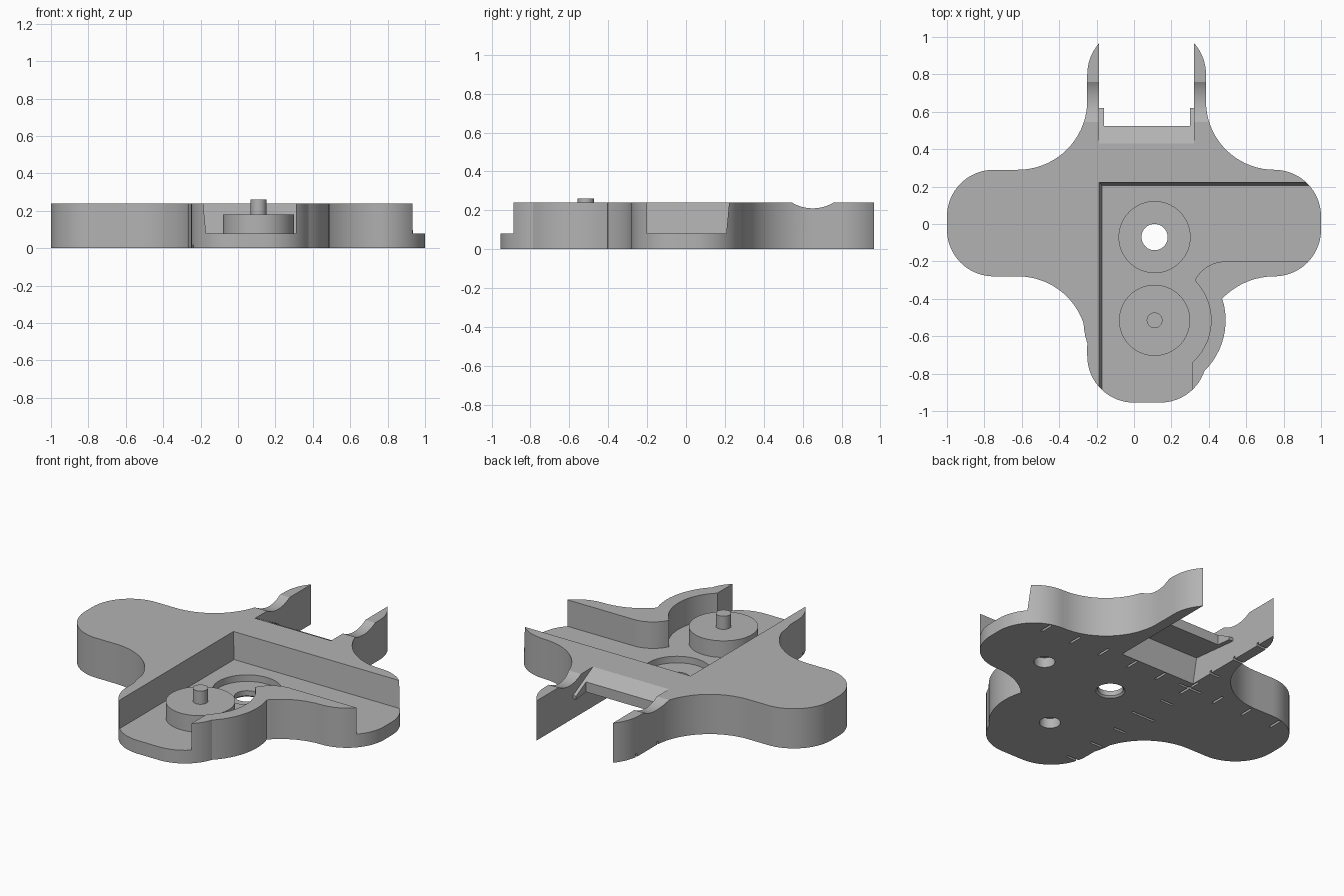
import bpy
import bmesh
import math

old = bpy.data.objects.get("Cube")
if old:
    bpy.data.objects.remove(old, do_unlink=True)

grey = bpy.data.materials.new("plain grey")
grey.use_nodes = True
grey.diffuse_color = (0.45, 0.45, 0.45, 1)
grey.node_tree.nodes["Principled BSDF"].inputs["Base Color"].default_value = (0.45, 0.45, 0.45, 1)

HEIGHT, FLOOR = 0.24, 0.08
POST, HOLE = (0.11, -0.515), (0.11, -0.07)


def arc(cx, cy, r, a0, a1):
    """Points along an arc, angles in degrees."""
    n = max(3, round(abs(a1 - a0) / 5))
    steps = [math.radians(a0 + (a1 - a0) * i / n) for i in range(n + 1)]
    return [(cx + r * math.cos(a), cy + r * math.sin(a)) for a in steps]


def clean(points):
    """Drop points that coincide with their predecessor."""
    return [p for i, p in enumerate(points) if math.dist(p, points[i - 1]) > 0.001]


def loft(name, lower, upper):
    """Closed solid between two matching 3D loops."""
    bm = bmesh.new()
    a = [bm.verts.new(p) for p in lower]
    b = [bm.verts.new(p) for p in upper]
    bm.faces.new(a)
    bm.faces.new(b)
    for i in range(len(a)):
        bm.faces.new((a[i - 1], a[i], b[i], b[i - 1]))
    bmesh.ops.recalc_face_normals(bm, faces=bm.faces)
    mesh = bpy.data.meshes.new(name)
    bm.to_mesh(mesh)
    bm.free()
    mesh.materials.append(grey)
    obj = bpy.data.objects.new(name, mesh)
    bpy.context.collection.objects.link(obj)
    return obj


def prism(name, points, z0, z1):
    return loft(name, [(x, y, z0) for x, y in points], [(x, y, z1) for x, y in points])


def side_prism(name, profile, x0, x1):
    """Extrude a (y, z) profile along x."""
    return loft(name, [(x0, y, z) for y, z in profile], [(x1, y, z) for y, z in profile])


def disc(name, centre, r, z0, z1, r_top=None):
    lower = arc(*centre, r, 0, 355)
    upper = arc(*centre, r_top or r, 0, 355)
    return loft(name, [(*p, z0) for p in lower], [(*p, z1) for p in upper])


def box(name, cx, cy, sx, sy, z0, z1):
    corners = [(cx + i * sx / 2, cy + j * sy / 2) for i, j in ((-1, -1), (1, -1), (1, 1), (-1, 1))]
    return prism(name, corners, z0, z1)


def cut(obj, cutter):
    cutter.hide_render = True
    mod = obj.modifiers.new("cut", "BOOLEAN")
    mod.operation = "DIFFERENCE"
    mod.solver = "EXACT"
    mod.object = cutter
    bpy.context.view_layer.objects.active = obj
    bpy.ops.object.modifier_apply(modifier=mod.name)
    bpy.data.objects.remove(cutter, do_unlink=True)


def smooth(obj):
    bpy.ops.object.select_all(action="DESELECT")
    obj.select_set(True)
    bpy.context.view_layer.objects.active = obj
    bpy.ops.object.shade_smooth_by_angle(angle=math.radians(25))


# Cross-shaped body with rounded lobes, hollow fillets and a round bulge
outline = (
    arc(0.75, -0.03, 0.25, -90, 0) + arc(0.75, 0.04, 0.25, 0, 90)
    + arc(0.75, 0.655, 0.365, 270, 180)
    + arc(0.135, 0.8, 0.25, 0, 90) + arc(0, 0.8, 0.25, 90, 180)
    + arc(-0.62, 0.66, 0.37, 0, -90)
    + arc(-0.75, 0.04, 0.25, 90, 180) + arc(-0.75, -0.03, 0.25, 180, 270)
    + arc(-0.62, -0.65, 0.37, 90, 19)
    + arc(*POST, 0.38, 182, 198.7)
    + arc(0, -0.705, 0.25, 180, 270) + arc(0.14, -0.705, 0.25, 270, 340.5)
    + arc(*POST, 0.38, -45.5, 17)
    + arc(0.75, -0.665, 0.385, 136.7, 90)
)
body = prism("body", clean(outline), 0, HEIGHT)

# Open pocket with slightly drafted walls, leaving the curved wall standing
pocket = clean(
    [(-0.186, -1.2), (0.31, -1.2)]
    + arc(*POST, 0.302, -48.5, 45)
    + arc(0.49, -0.385, 0.185, 153, 90)
    + [(1.2, -0.2), (1.2, 0.222), (-0.186, 0.222)]
)
cut(body, loft("pocket_cutter",
               [(max(x, -0.171), min(y, 0.207), FLOOR) for x, y in pocket],
               [(x, y, HEIGHT + 0.001) for x, y in pocket]))

# Back gap between the prongs, leaving a sloped overhanging lip with side tabs
gap = [(0.28, -0.1), (0.28, 0), (0.31, 0.15), (0.62, 0.12), (0.62, 0.14),
       (0.43, HEIGHT), (0.43, 0.4), (1.2, 0.4), (1.2, -0.1)]
cut(body, side_prism("gap_cutter", gap, -0.187, 0.32))
cut(body, box("lip_cutter", 0.07, 0.675, 0.46, 0.3, 0.05, 0.3))

# Shallow round dip across the prong tops
cut(body, side_prism("dip_cutter", arc(0.652, 0.417, 0.207, 0, 355), -0.4, 0.6))

# Round recess, through hole and its chamfer underneath
cut(body, disc("recess_cutter", HOLE, 0.19, 0.04, 0.12))
cut(body, disc("hole_cutter", HOLE, 0.07, -0.1, 0.2))
cut(body, disc("chamfer_cutter", HOLE, 0.09, -0.01, 0.015, 0.065))

# Blind holes underneath
for centre in ((0.14, -0.55), (0.59, -0.06)):
    cut(body, disc("blind_cutter", centre, 0.058, -0.05, 0.06))

# Tick grooves underneath, along two crossing lines
for i in range(-3, 6):
    if i:
        cut(body, box("tick_cutter", -0.2 + 0.204 * i, 0.23, 0.014, 0.085, -0.05, 0.018))
for i in range(-5, 4):
    length = 0.16 if i in (0, -2) else 0.085
    cut(body, box("tick_cutter", -0.21, 0.23 + 0.2 * i, length, 0.014, -0.05, 0.018))
cut(body, box("tick_cutter", -0.2, 0.23, 0.014, 0.16, -0.05, 0.0175))
smooth(body)

# Round platform and its post
smooth(disc("platform", POST, 0.19, FLOOR - 0.005, 0.18))
smooth(disc("post", POST, 0.042, 0.17, 0.26))
